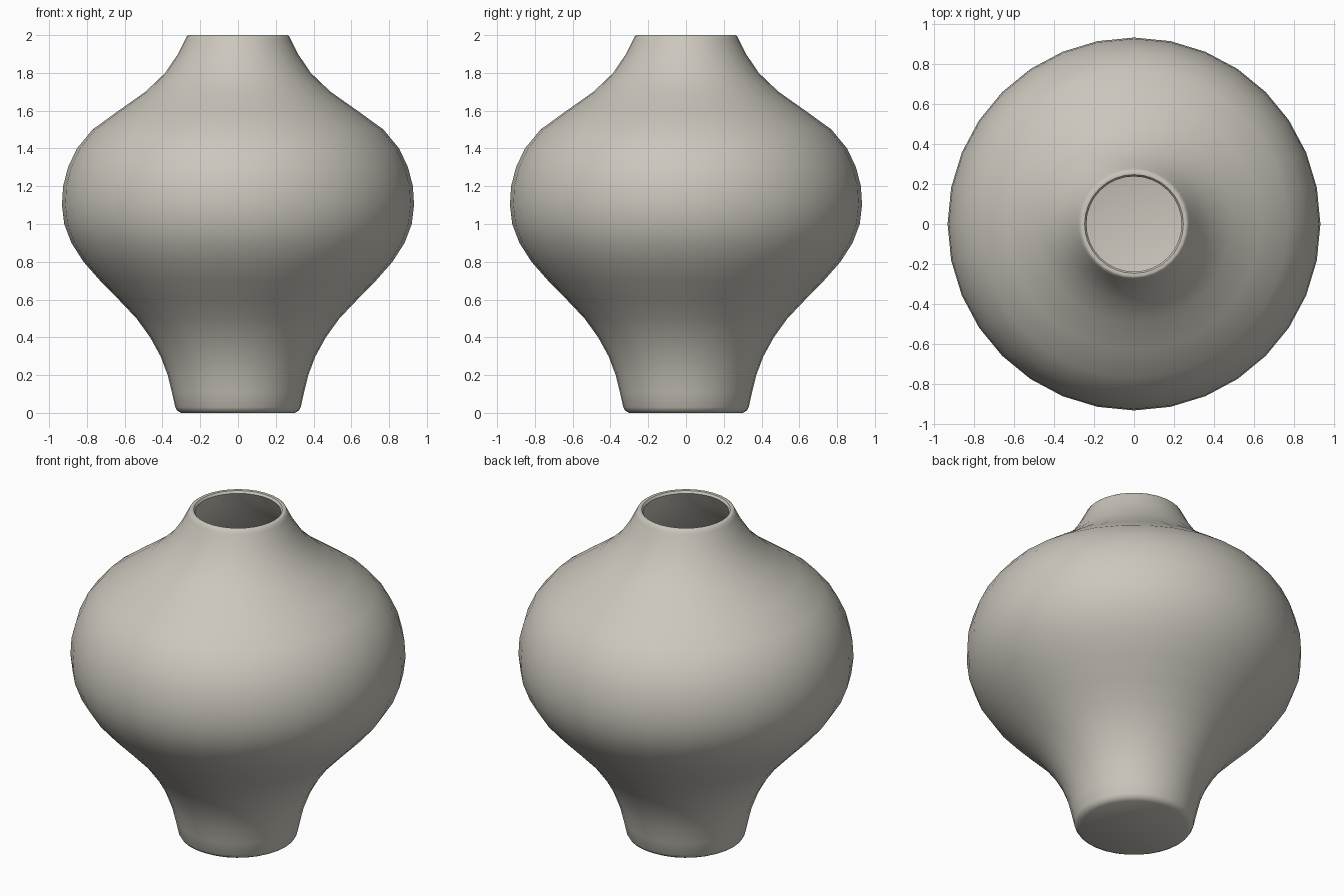
import bpy, bmesh, math
from mathutils import Vector

cube = bpy.data.objects.get("Cube")
if cube:
    bpy.data.objects.remove(cube, do_unlink=True)

SIDES = 32
WALL = 0.032

clay = bpy.data.materials.new("warm_grey_clay")
clay.use_nodes = True
colour = (0.60, 0.57, 0.51, 1)
clay.diffuse_color = colour
clay.node_tree.nodes["Principled BSDF"].inputs["Base Color"].default_value = colour

# Outer silhouette from foot to rim, as (radius, height)
outer = [Vector(p) for p in [
    (0.30, 0.0), (0.322, 0.012), (0.332, 0.03), (0.35, 0.11), (0.372, 0.2),
    (0.41, 0.3), (0.465, 0.4), (0.537, 0.5), (0.632, 0.6), (0.73, 0.7),
    (0.818, 0.8), (0.882, 0.9), (0.92, 1.0), (0.932, 1.1), (0.926, 1.2),
    (0.90, 1.3), (0.853, 1.4), (0.77, 1.5), (0.632, 1.6), (0.49, 1.7),
    (0.385, 1.8), (0.318, 1.9), (0.28, 1.975), (0.27, 1.995)]]

# Inner wall: the silhouette pushed inwards along its normal, rim to floor
inner = []
for a, p, b in zip(outer[2:], outer[3:], outer[4:]):
    t = (b - a).normalized()
    inner.append(p + Vector((-t.y, t.x)) * WALL)
inner.reverse()
rim = [Vector((0.262, 2.0)), Vector((0.247, 1.998)), Vector((0.238, 1.985))]
floor = [Vector((0.30, 0.05)), Vector((0.27, 0.04))]
profile = outer + rim + inner + floor

# Vase body: lathe the closed profile, capping foot and inner floor
bm = bmesh.new()
rings = []
for p in profile:
    angles = [2 * math.pi * i / SIDES for i in range(SIDES)]
    rings.append([bm.verts.new((p.x * math.cos(a), p.x * math.sin(a), p.y)) for a in angles])
for low, high in zip(rings, rings[1:]):
    for i in range(SIDES):
        j = (i + 1) % SIDES
        bm.faces.new((low[i], low[j], high[j], high[i]))
bm.faces.new(rings[0][::-1])
bm.faces.new(rings[-1])
bmesh.ops.recalc_face_normals(bm, faces=bm.faces)

mesh = bpy.data.meshes.new("vase_body")
bm.to_mesh(mesh)
bm.free()
mesh.materials.append(clay)
vase = bpy.data.objects.new("vase_body", mesh)
bpy.context.collection.objects.link(vase)

# Smooth glaze with a crisp foot edge
bpy.ops.object.select_all(action='DESELECT')
vase.select_set(True)
bpy.context.view_layer.objects.active = vase
bpy.ops.object.shade_smooth_by_angle(angle=math.radians(40))
